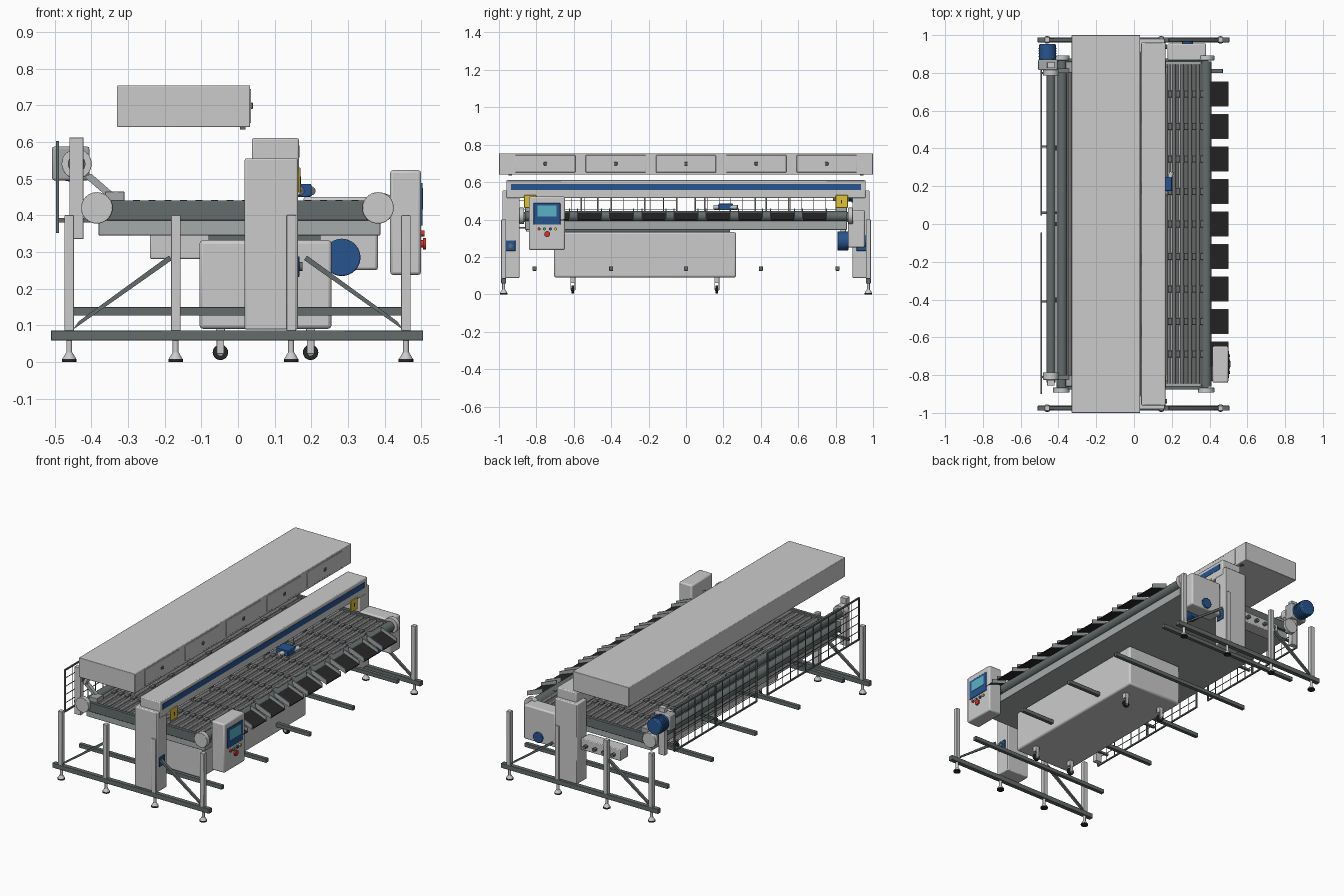
import bpy, bmesh, math
from mathutils import Vector, Matrix

if "Cube" in bpy.data.objects:
    bpy.data.objects.remove(bpy.data.objects["Cube"])

DARK, BLACK = (0.13, 0.15, 0.15), (0.02, 0.02, 0.02)
BLUE, YELLOW = (0.02, 0.09, 0.28), (0.75, 0.55, 0.03)
TEAL, RED, GREEN = (0.1, 0.45, 0.55), (0.7, 0.03, 0.02), (0.03, 0.4, 0.15)
STEEL, LIGHT = (0.38, 0.4, 0.4), (0.6, 0.62, 0.62)


def finish(name, bm, color, bevel=0):
    bmesh.ops.recalc_face_normals(bm, faces=bm.faces)
    me = bpy.data.meshes.new(name)
    bm.to_mesh(me)
    bm.free()
    ob = bpy.data.objects.new(name, me)
    bpy.context.collection.objects.link(ob)
    if color:
        key = "paint_%.2f_%.2f_%.2f" % color
        mat = bpy.data.materials.get(key) or bpy.data.materials.new(key)
        mat.diffuse_color = (*color, 1)
        mat.use_nodes = True
        mat.node_tree.nodes["Principled BSDF"].inputs["Base Color"].default_value = mat.diffuse_color
        me.materials.append(mat)
    if bevel:
        m = ob.modifiers.new("edge_round", 'BEVEL')
        m.width, m.segments, m.limit_method = bevel, 2, 'ANGLE'
    bpy.ops.object.select_all(action='DESELECT')
    ob.select_set(True)
    bpy.context.view_layer.objects.active = ob
    bpy.ops.object.shade_smooth_by_angle(angle=math.radians(35))
    return ob


def boxes(name, items, color=None, bevel=0):
    """Each item: x0, x1, y0, y1, z0, z1"""
    bm = bmesh.new()
    for x0, x1, y0, y1, z0, z1 in items:
        m = Matrix.Translation(((x0+x1)/2, (y0+y1)/2, (z0+z1)/2)) @ Matrix.Diagonal((x1-x0, y1-y0, z1-z0, 1))
        bmesh.ops.create_cube(bm, size=1, matrix=m)
    return finish(name, bm, color, bevel)


def rods(name, items, color=None, n=20, bevel=0):
    """Each item: start, end, radius and optional end radius"""
    bm = bmesh.new()
    for p, q, r, *r2 in items:
        p, q = Vector(p), Vector(q)
        d = q - p
        m = Matrix.Translation((p+q)/2) @ d.to_track_quat('Z', 'Y').to_matrix().to_4x4()
        bmesh.ops.create_cone(bm, cap_ends=True, segments=n, radius1=r, radius2=r2[0] if r2 else r,
                              depth=d.length, matrix=m)
    return finish(name, bm, color, bevel)


def profile(name, pts, spans, color=None):
    """Extrude an xz outline along each y span"""
    bm = bmesh.new()
    for y0, y1 in spans:
        f = bm.faces.new([bm.verts.new((x, y0, z)) for x, z in pts])
        ext = bmesh.ops.extrude_face_region(bm, geom=[f])['geom']
        bmesh.ops.translate(bm, verts=[v for v in ext if isinstance(v, bmesh.types.BMVert)], vec=(0, y1-y0, 0))
    return finish(name, bm, color)


def both(y0, y1):
    return [(-y1, -y0), (y0, y1)]


# end frames
legs = (-0.46, -0.17, 0.145, 0.458)
boxes("base_rail", [(-0.51, 0.505, a, b, 0.058, 0.086) for a, b in both(0.962, 0.988)], DARK, 0.002)
boxes("end_leg", [(x-.013, x+.013, a, b, 0.085, 0.4) for x in legs for a, b in both(0.962, 0.988)], None, 0.002)
for s, n in ((-1, "left"), (1, "right")):
    profile(n + "_diagonal_brace", [(s*.45, .088), (s*.18, .278), (s*.188, .29), (s*.435, .088+.022)], both(.967, .983), DARK)
feet = [(x, y) for x in legs for y in (-0.975, 0.975)]
rods("foot_pad", [((x, y, 0), (x, y, 0.008), 0.02) for x, y in feet], BLACK)
rods("foot_cone", [((x, y, 0.008), (x, y, 0.025), 0.019, 0.009) for x, y in feet], LIGHT)
rods("foot_spindle", [((x, y, 0.02), (x, y, 0.06), 0.008) for x, y in feet], LIGHT, 12)
boxes("floor_cross_tube", [(-0.455, 0.47, y-.011, y+.011, 0.126, 0.149) for y in (-.81, -.4, 0, .4, .81)], DARK, 0.002)

# conveyor
boxes("conveyor_body", [(-0.38, 0.388, -0.86, 0.86, 0.345, 0.42)], STEEL, 0.002)
boxes("conveyor_side_rail", [(-0.41, 0.395, a, b, 0.386, 0.44) for a, b in both(0.857, 0.876)], DARK, 0.002)
rods("rail_end_disc", [((x, s*.866, .42), (x, s*.892, .42), .043) for x in (-.385, .382) for s in (-1, 1)], LIGHT, 32, .002)
rods("end_roller", [((x, -.86, .418), (x, .86, .418), .028) for x in (-.382, .382)], DARK, 24)
slats = [-0.34 + 0.0425*i for i in range(17)]
lanes = [-0.86 + 0.172*i for i in range(1, 10)]
rods("belt_rod", [((x, -.845, .43), (x, .845, .43), .009) for x in slats], LIGHT, 10)
rods("belt_thin_rod", [((x+.021, -.845, .428), (x+.021, .845, .428), .006) for x in slats], None, 8)
boxes("lane_carrier", [(x+.01, x+.032, y-.018, y+.018, .42, .441) for x in slats for y in lanes], DARK, 0.002)

# discharge chutes
profile("chute_plate", [(.4, .432), (.5, .396), (.5, .401), (.4, .438)], [(y-.063, y+.063) for y in lanes], BLACK)
profile("chute_side", [(.4, .43), (.5, .394), (.5, .42), (.4, .46)],
        [(y+s*.064-.0025, y+s*.064+.0025) for y in lanes for s in (-1, 1)], STEEL)

# under cabinet on casters
boxes("under_cabinet", [(-0.105, 0.255, -0.705, 0.268, 0.09, 0.332)], None, 0.01)
boxes("cabinet_collar", [(-0.08, 0.225, -0.67, 0.235, 0.33, 0.346)], DARK)
cast = [(x, y) for x in (-.048, .198) for y in (-.605, .165)]
rods("caster_wheel", [((x, y-.007, .026), (x, y+.007, .026), .021) for x, y in cast], BLACK, 24, .002)
rods("caster_hub", [((x, y-.009, .026), (x, y+.009, .026), .009) for x, y in cast], LIGHT)
boxes("caster_fork", [(x-.01, x+.01, y+s*.011-.002, y+s*.011+.002, .022, .062) for x, y in cast for s in (-1, 1)]
      + [(x-.012, x+.012, y-.013, y+.013, .06, .092) for x, y in cast], LIGHT, .001)

# gantry
boxes("gantry_column", [(0.018, 0.163, a, b, 0.088, 0.555) for a, b in both(0.89, 0.981)], None, 0.005)
boxes("gantry_beam", [(0.038, 0.166, -0.96, 0.96, 0.515, 0.61)], None, 0.005)
boxes("beam_stripe", [(0.165, 0.168, -0.935, 0.935, 0.557, 0.59)], BLUE)
boxes("warning_plate", [(0.164, 0.17, a, b, 0.462, 0.53) for a, b in both(0.8, 0.865)], YELLOW, 0.002)
boxes("warning_mark", [(0.17, 0.1715, a, b, 0.485, 0.505) for a, b in both(0.829, 0.835)], BLACK)
boxes("column_switch_plate", [(0.162, 0.168, a, b, 0.232, 0.288) for a, b in both(0.912, 0.965)], BLUE, 0.002)
rods("column_switch_knob", [((.167, s*.938, .26), (.176, s*.938, .26), .012) for s in (-1, 1)], DARK)
boxes("print_carriage", [(0.125, 0.2, 0.175, 0.25, 0.45, 0.485)], BLUE, 0.003)
rods("carriage_nozzle", [((.16, .15, .466), (.2, .275, .466), .012)], LIGHT)
rods("sensor_rod", [((.1, y, .442), (.1, y, .52), .004) for y in (-.56, -.4, -.22, -.05, .1, .37, .55)], LIGHT, 10)

# overhead hood with access panels
boxes("hood", [(-0.33, 0.033, -1, 1, 0.64, 0.754)], None, 0.003)
pan = [-.752 + .376*i for i in range(5)]
boxes("hood_panel", [(.03, .036, y-.16, y+.16, .652, .744) for y in pan], LIGHT, .002)
boxes("hood_latch", [(.034, .041, y-.009, y+.009, .69, .707) for y in pan], DARK, .002)
boxes("hood_stop", [(.005, .02, a, b, .634, .642) for a, b in both(.93, .95)], DARK)

# control panel
boxes("control_box", [(0.415, 0.499, -0.84, -0.647, 0.237, 0.523)], None, 0.008)
boxes("control_bezel", [(0.497, 0.503, -0.815, -0.672, 0.372, 0.488)], BLUE, 0.002)
boxes("control_screen", [(0.502, 0.505, -0.793, -0.693, 0.415, 0.474)], TEAL)
for y, c in ((-.785, RED), (-.757, GREEN), (-.725, BLUE), (-.697, YELLOW)):
    rods("push_button", [((.497, y, .35), (.508, y, .35), .008)], c)
rods("stop_button", [((.497, -.742, .322), (.504, -.742, .322), .01), ((.504, -.742, .322), (.512, -.742, .322), .016)], RED)
boxes("control_arm", [(0.38, 0.42, -0.83, -0.66, 0.39, 0.415)], DARK)

# conveyor drive
boxes("drive_guard", [(0.178, 0.382, 0.866, 0.956, 0.25, 0.45)], None, 0.008)
rods("drive_motor", [((.283, .81, .285), (.283, .868, .285), .051), ((.283, .955, .285), (.283, .968, .285), .03)], BLUE, 32, .003)

# junction box with cable glands
boxes("junction_box", [(-0.24, 0.015, 0.875, 0.95, 0.281, 0.347)], None, 0.004)
rods("cable_gland", [((x, .948, .31), (x, .97, .31), .011) for x in (-.2, -.14, -.08, -.02)], DARK, 6)

# infeed roller and its drive
rods("infeed_roller", [((-.44, -.84, .54), (-.44, .84, .54), .024)], DARK, 24)
rods("infeed_bearing", [((-.44, s*.785, .54), (-.44, s*.825, .54), .041) for s in (-1, 1)], LIGHT, 32, .002)
boxes("infeed_post", [(-.46, -.421, a, b, .335, .612) for a, b in both(.825, .855)], None, .002)
profile("infeed_arm", [(-.42, .505), (-.40, .513), (-.33, .452), (-.345, .44)], both(.8, .822), STEEL)
boxes("infeed_clamp", [(-.362, -.31, a, b, .437, .465) for a, b in both(.8, .86)], STEEL, .002)
boxes("infeed_gearbox", [(-.507, -.405, .815, .872, .495, .587)], STEEL, .006)
rods("infeed_motor", [((-.458, .87, .54), (-.458, .952, .54), .045)], BLUE, 32, .005)
rods("infeed_motor_rib", [((-.458, .885+.014*i, .54), (-.458, .89+.014*i, .54), .048) for i in range(4)], BLUE, 32)

# mesh guard on the infeed side
wire = []
for y0, y1 in ((-.895, -.05), (.05, .81)):
    wire += [(-.496, -.488, y-.004, y+.004, .352, .602) for y in (y0, (y0+y1)/2, y1)]
    wire += [(-.496, -.488, y0, y1, z-.004, z+.004) for z in (.356, .598)]
    wire += [(-.494, -.491, y0, y1, z-.0015, z+.0015) for z in (.405, .453, .501, .55)]
    wire += [(-.494, -.491, y0+(y1-y0)*i/12-.0015, y0+(y1-y0)*i/12+.0015, .355, .6) for i in range(1, 12)]
boxes("guard_mesh", wire, DARK)
boxes("guard_bracket", [(-.49, -.38, y-.006, y+.006, .38, .392) for y in (-.81, -.41, 0.06, .41, .8)], DARK)
